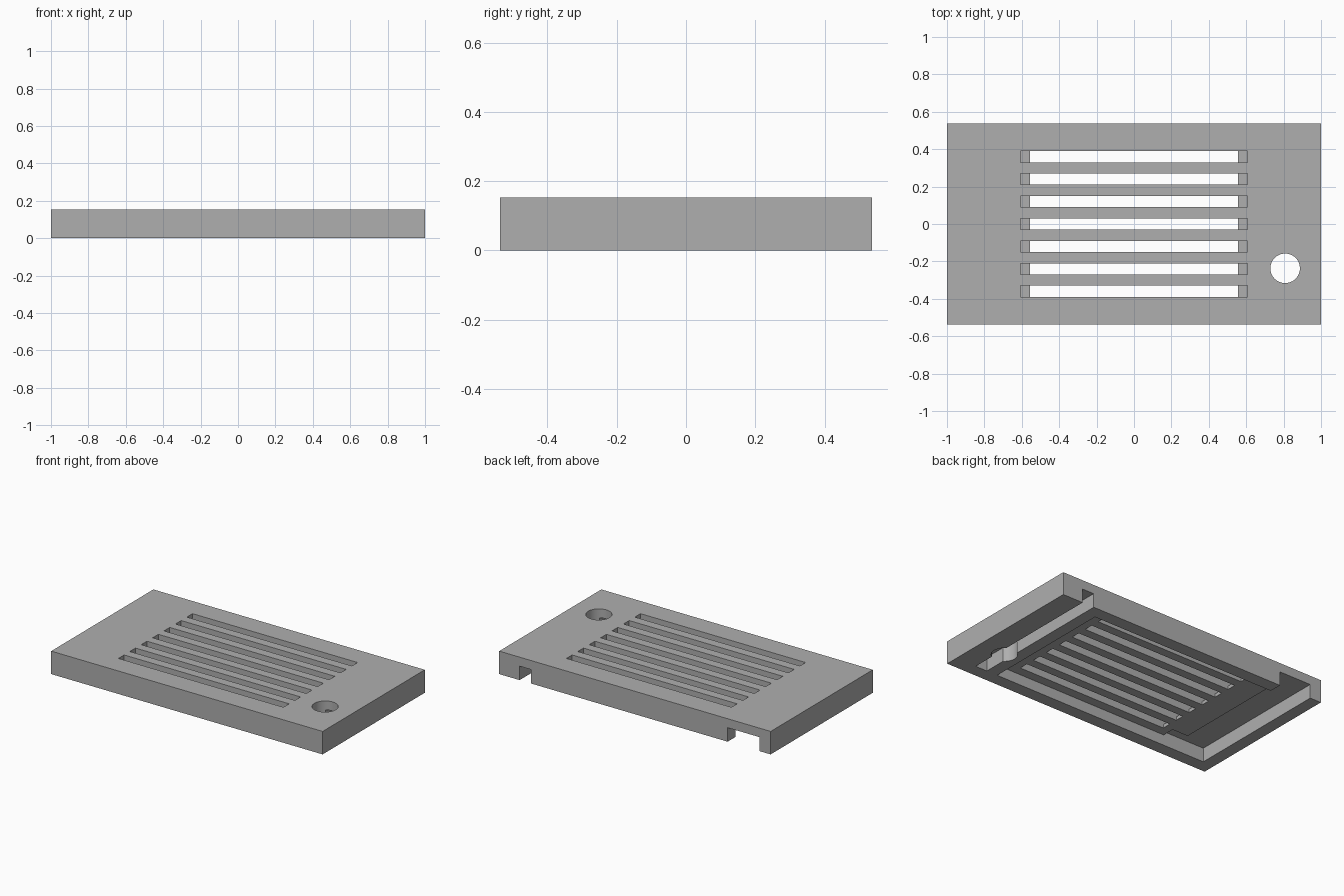
import bpy

if "Cube" in bpy.data.objects:
    bpy.data.objects.remove(bpy.data.objects["Cube"], do_unlink=True)

HALF_Y, TOP = 0.5375, 0.153
INNER_Y = 0.4525       # inside of the front and back walls
CEILING = 0.093        # underside of the top plate
GRILLE = 0.07          # underside of the thicker grille panel
BELOW, ABOVE = -0.1, 0.3

grey = bpy.data.materials.new("plain_grey")
grey.use_nodes = True
colour = (0.43, 0.43, 0.43, 1)
grey.diffuse_color = colour
grey.node_tree.nodes["Principled BSDF"].inputs["Base Color"].default_value = colour


def box(name, x, y, z):
    """Box from (min, max) pairs."""
    spans = (x, y, z)
    bpy.ops.mesh.primitive_cube_add(size=1, location=[sum(s) / 2 for s in spans])
    ob = bpy.context.object
    ob.name = name
    ob.scale = [s[1] - s[0] for s in spans]
    bpy.ops.object.transform_apply(location=True, rotation=False, scale=True)
    return ob


def cut(body, cutter):
    """Subtract the cutter from the body and throw it away."""
    cutter.hide_render = True
    mod = body.modifiers.new("cut", "BOOLEAN")
    mod.operation = "DIFFERENCE"
    mod.solver = "EXACT"
    mod.object = cutter
    bpy.context.view_layer.objects.active = body
    bpy.ops.object.modifier_apply(modifier=mod.name)
    bpy.data.objects.remove(cutter, do_unlink=True)


def cut_box(body, x, y, z):
    cut(body, box("cutter", x, y, z))


cover = box("vented_cover", (-1, 1), (-HALF_Y, HALF_Y), (0, TOP))
cover.data.materials.append(grey)

# Hollow underside, up to the grille panel
cut_box(cover, (-0.918, 0.683), (-INNER_Y, INNER_Y), (BELOW, GRILLE))

# Deeper pockets around the grille panel
cut_box(cover, (-0.918, -0.727), (-INNER_Y, INNER_Y), (BELOW, CEILING))
for y in ((-INNER_Y, -0.37), (0.37, INNER_Y)):
    cut_box(cover, (-0.74, -0.61), y, (BELOW, CEILING))
    cut_box(cover, (0.61, 0.683), y, (BELOW, CEILING))

# Cable channel, open through the back wall, and the wide back notch
cut_box(cover, (0.764, 0.85), (-INNER_Y, 0.7), (BELOW, CEILING))
cut_box(cover, (-0.918, -0.683), (0.4, 0.7), (BELOW, CEILING))

# Vent slots: long in the top plate, shorter in the panel beneath
for i in range(-3, 4):
    y = (i * 0.12 - 0.03, i * 0.12 + 0.03)
    cut_box(cover, (-0.608, 0.608), y, (CEILING, ABOVE))
    cut_box(cover, (-0.555, 0.555), y, (BELOW, ABOVE))

# Round cable hole
bpy.ops.mesh.primitive_cylinder_add(vertices=48, radius=0.079, depth=1, location=(0.808, -0.237, 0))
cut(cover, bpy.context.object)

# Smooth hole wall with sharp box edges
bpy.ops.object.select_all(action="DESELECT")
cover.select_set(True)
bpy.context.view_layer.objects.active = cover
bpy.ops.object.shade_smooth_by_angle()
